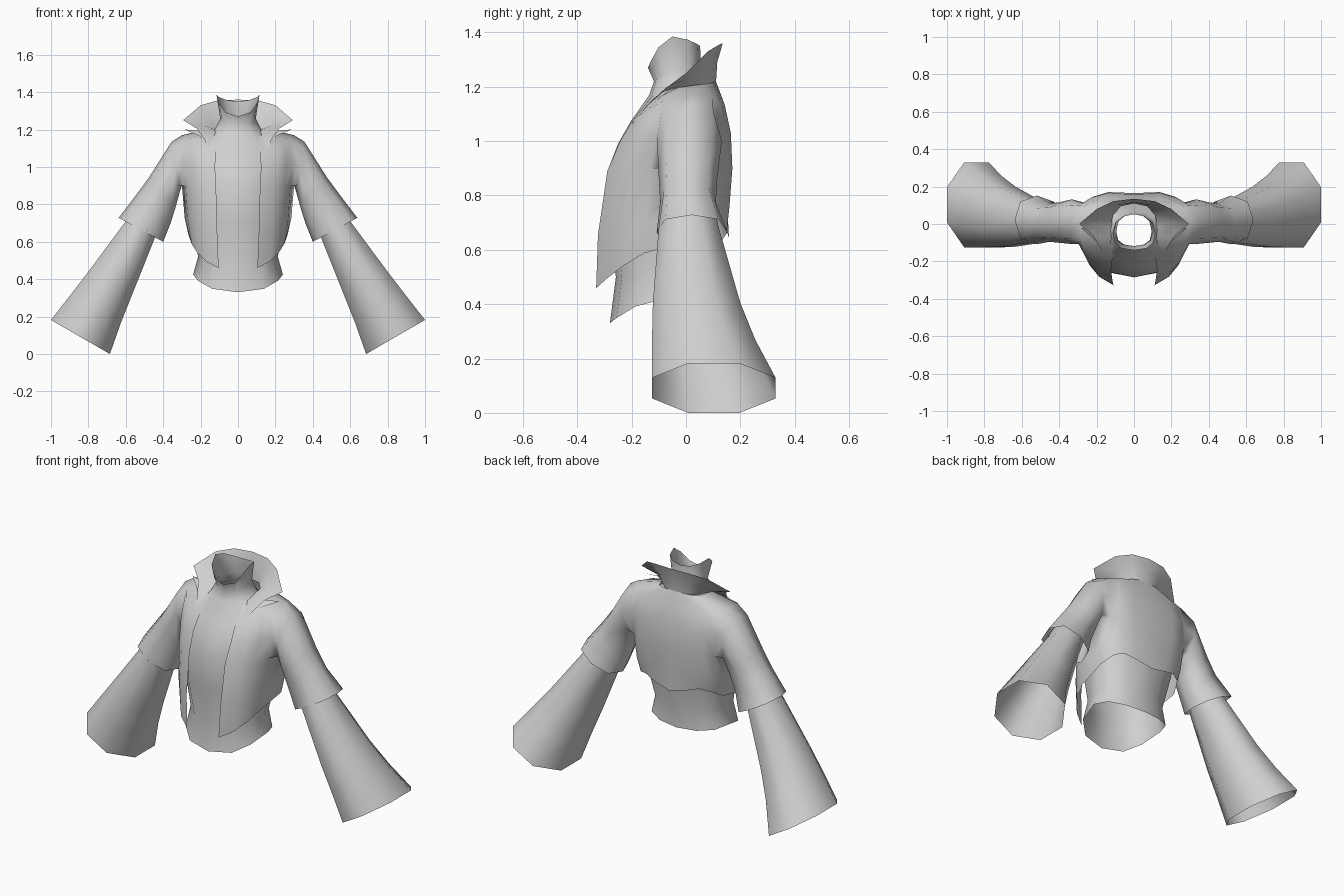
import bpy, bmesh
from math import sin, cos, radians
from mathutils import Vector

if "Cube" in bpy.data.objects:
    bpy.data.objects.remove(bpy.data.objects["Cube"])

grey = bpy.data.materials.new("grey cloth")
grey.diffuse_color = (0.63, 0.63, 0.63, 1)
grey.use_nodes = True
grey.node_tree.nodes["Principled BSDF"].inputs["Base Color"].default_value = grey.diffuse_color


def body_ring(angles, w, yf, yb, zf, zs, zb, ys=0.02, gap=0.0, wave=0.0, back_pow=0.8):
    """Half cross-section from front (0) to back (180 degrees)."""
    pts = []
    for a in angles:
        s, c = abs(sin(radians(a))), cos(radians(a))
        front = c > 0
        y_end, z_end = (yf, zf) if front else (yb, zb)
        x = w * s ** (0.8 if front else back_pow) if 0 < a < 180 else 0.0
        z = zs + (z_end - zs) * abs(c) ** 1.5
        if front:
            x = max(x, gap)
        else:
            z += wave * sin(radians(2 * a)) ** 2
        pts.append(Vector((x, ys + (y_end - ys) * abs(c) ** 0.8, z)))
    return pts


def arm_ring(outer, inner, y0, y1, turn=0.0, square=1.0):
    """Eight-sided sleeve section between an outer and an inner (x, z) point."""
    o, i = Vector((outer[0], 0, outer[1])), Vector((inner[0], 0, inner[1]))
    mid, up = (o + i) / 2, (o - i) / 2
    side = Vector((0, (y1 - y0) / 2, 0))
    mid.y = (y0 + y1) / 2
    pts = []
    for n in range(8):
        a = radians(225 - 45 * n + turn)
        k = square if n % 2 == 0 else 1.0
        pts.append(mid + (up * cos(a) + side * sin(a)) * k / cos(radians(turn)))
    return pts


def loft(bm, rings, closed=False, skip=()):
    """Join rings (points or existing verts) with quads."""
    grid = [[p if isinstance(p, bmesh.types.BMVert) else bm.verts.new(p) for p in r]
            for r in rings]
    n = len(grid[0])
    for r in range(len(grid) - 1):
        for c in range(n if closed else n - 1):
            if (r, c) not in skip:
                d = (c + 1) % n
                bm.faces.new((grid[r][c], grid[r][d], grid[r + 1][d], grid[r + 1][c]))
    return grid


def finish(bm, name):
    bmesh.ops.delete(bm, geom=[v for v in bm.verts if not v.link_faces], context='VERTS')
    bmesh.ops.recalc_face_normals(bm, faces=bm.faces[:])
    for f in bm.faces:
        f.smooth = True
    me = bpy.data.meshes.new(name)
    bm.to_mesh(me)
    bm.free()
    me.materials.append(grey)
    ob = bpy.data.objects.new(name, me)
    bpy.context.collection.objects.link(ob)
    mirror = ob.modifiers.new("mirror", 'MIRROR')
    mirror.use_clip = True
    mirror.merge_threshold = 0.001
    return ob


# undershirt with standing neck
half = range(0, 181, 30)
bm = bmesh.new()
loft(bm, [body_ring(half, *r, back_pow=1.0) for r in (
    (.24, -.28, .09, .33, .425, .40, -.06),
    (.213, -.258, .09, .50, .52, .52, -.06),
    (.25, -.285, .12, .70, .70, .70, -.03),
    (.27, -.285, .15, .90, .90, .90),
    (.27, -.25, .14, .99, 1.01, 1.0),
    (.25, -.205, .12, 1.07, 1.13, 1.09),
    (.13, -.135, .07, 1.17, 1.19, 1.20, -.03),
    (.095, -.118, .055, 1.22, 1.26, 1.26, -.04),
    (.115, -.14, .052, 1.27, 1.385, 1.35, -.05))])
finish(bm, "undershirt")

# open jacket, with an armhole left free at the side columns
cols = (18, 36, 52, 67, 92, 121, 138, 158, 180)
bm = bmesh.new()
hole = {(r, c) for r in (2, 3) for c in (3, 4)}
rows = [body_ring(cols, *r) for r in (
    (.265, -.345, .158, .445, .635, .645, .02, 0, .05, 1.0),
    (.285, -.338, .168, .65, .725, .74, .02, 0, .03, .9),
    (.30, -.302, .18, .89, .90, .90),
    (.315, -.252, .174, 1.0, 1.03, 1.03),
    (.30, -.205, .15, 1.07, 1.17, 1.13),
    (.14, -.13, .11, 1.16, 1.205, 1.22, .02, .1))]
for row in rows[1:5]:
    row[-1].y -= .015          # hollow along the spine
g = loft(bm, rows, skip=hole)
armhole = [g[2][3], g[2][4], g[2][5], g[3][5], g[4][5], g[4][4], g[4][3], g[3][3]]
# short sleeve grows out of the armhole
loft(bm, [armhole] + [arm_ring(*r, square=1.06) for r in (
    ((.355, 1.135), (.31, .87), -.107, .132),
    ((.475, .945), (.335, .78), -.10, .115),
    ((.545, .85), (.36, .70), -.095, .11),
    ((.638, .728), (.40, .60), -.108, .152))], closed=True)
finish(bm, "jacket")

# long flared sleeve
bm = bmesh.new()
loft(bm, [arm_ring(*r, 22.5) for r in (
    ((.515, .86), (.39, .75), -.08, .09),
    ((.60, .71), (.445, .62), -.10, .12),
    ((.80, .44), (.565, .32), -.122, .20),
    ((.90, .31), (.625, .17), -.125, .255),
    ((1.0, .182), (.685, 0), -.125, .33))], closed=True)
finish(bm, "flared_sleeve")

# flared collar: back centre, round the side, down to the chest
bm = bmesh.new()
loft(bm, [
    [(0, .11, 1.21), (.07, .095, 1.21), (.115, .045, 1.205), (.12, -.02, 1.20),
     (.11, -.085, 1.18), (.13, -.15, 1.12), (.16, -.195, 1.06)],
    [(0, .115, 1.29), (.09, .10, 1.285), (.15, .055, 1.265), (.19, 0, 1.225),
     (.155, -.075, 1.195), (.15, -.145, 1.13), (.162, -.196, 1.063)],
    [(0, .135, 1.36), (.11, .122, 1.355), (.20, .08, 1.33), (.293, .0, 1.25),
     (.22, -.06, 1.205), (.175, -.135, 1.14), (.164, -.197, 1.066)]])
finish(bm, "collar")

# pointed lapel lying on the chest below the collar
bm = bmesh.new()
loft(bm, [
    [(.14, -.06, 1.19), (.14, -.12, 1.145), (.15, -.165, 1.10), (.16, -.195, 1.06)],
    [(.285, -.02, 1.20), (.205, -.09, 1.165), (.18, -.15, 1.11), (.166, -.196, 1.061)]])
finish(bm, "lapel")
